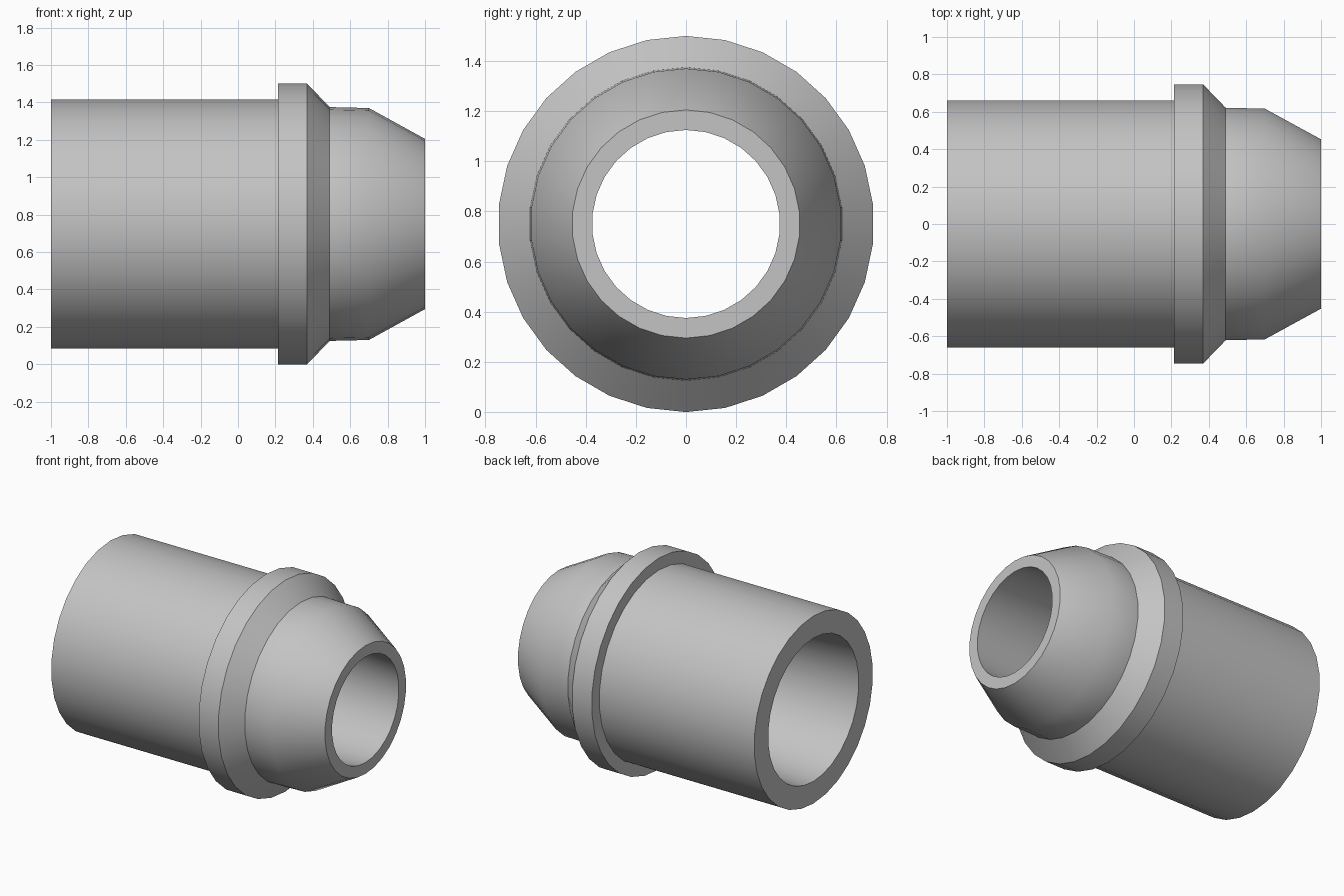
import bpy, bmesh, math
from mathutils import Vector

cube = bpy.data.objects.get("Cube")
if cube:
    bpy.data.objects.remove(cube, do_unlink=True)

SIDES = 30
AXIS_HEIGHT = 0.75

# One plain grey for the whole fitting
grey = bpy.data.materials.new("plain grey")
grey.use_nodes = True
colour = (0.55, 0.55, 0.55, 1)
grey.diffuse_color = colour
grey.node_tree.nodes["Principled BSDF"].inputs["Base Color"].default_value = colour

# Closed wall section: (position along the axis, radius)
section = [
    (-1.0, 0.508), (-1.0, 0.665),              # open barrel end
    (0.215, 0.665), (0.215, 0.75),             # collar back face
    (0.37, 0.75), (0.49, 0.625),               # collar rim and chamfer
    (0.70, 0.62), (1.0, 0.455), (1.0, 0.375),  # nose and its tip
]

# Revolve the section around the x axis
bm = bmesh.new()
verts = [bm.verts.new((x, 0, r)) for x, r in section]
edges = [bm.edges.new((v, verts[(i + 1) % len(verts)])) for i, v in enumerate(verts)]
bmesh.ops.spin(bm, geom=verts + edges, cent=(0, 0, 0), axis=(1, 0, 0),
               angle=math.tau, steps=SIDES, use_duplicate=False)
bmesh.ops.remove_doubles(bm, verts=bm.verts, dist=0.0001)
bmesh.ops.recalc_face_normals(bm, faces=bm.faces)
bmesh.ops.translate(bm, verts=bm.verts, vec=Vector((0, 0, AXIS_HEIGHT)))

mesh = bpy.data.meshes.new("tube_fitting")
bm.to_mesh(mesh)
bm.free()
mesh.materials.append(grey)
fitting = bpy.data.objects.new("tube_fitting", mesh)
bpy.context.collection.objects.link(fitting)

# Smooth round walls, crisp rims
bpy.ops.object.select_all(action="DESELECT")
fitting.select_set(True)
bpy.context.view_layer.objects.active = fitting
bpy.ops.object.shade_smooth_by_angle(angle=math.radians(35))
